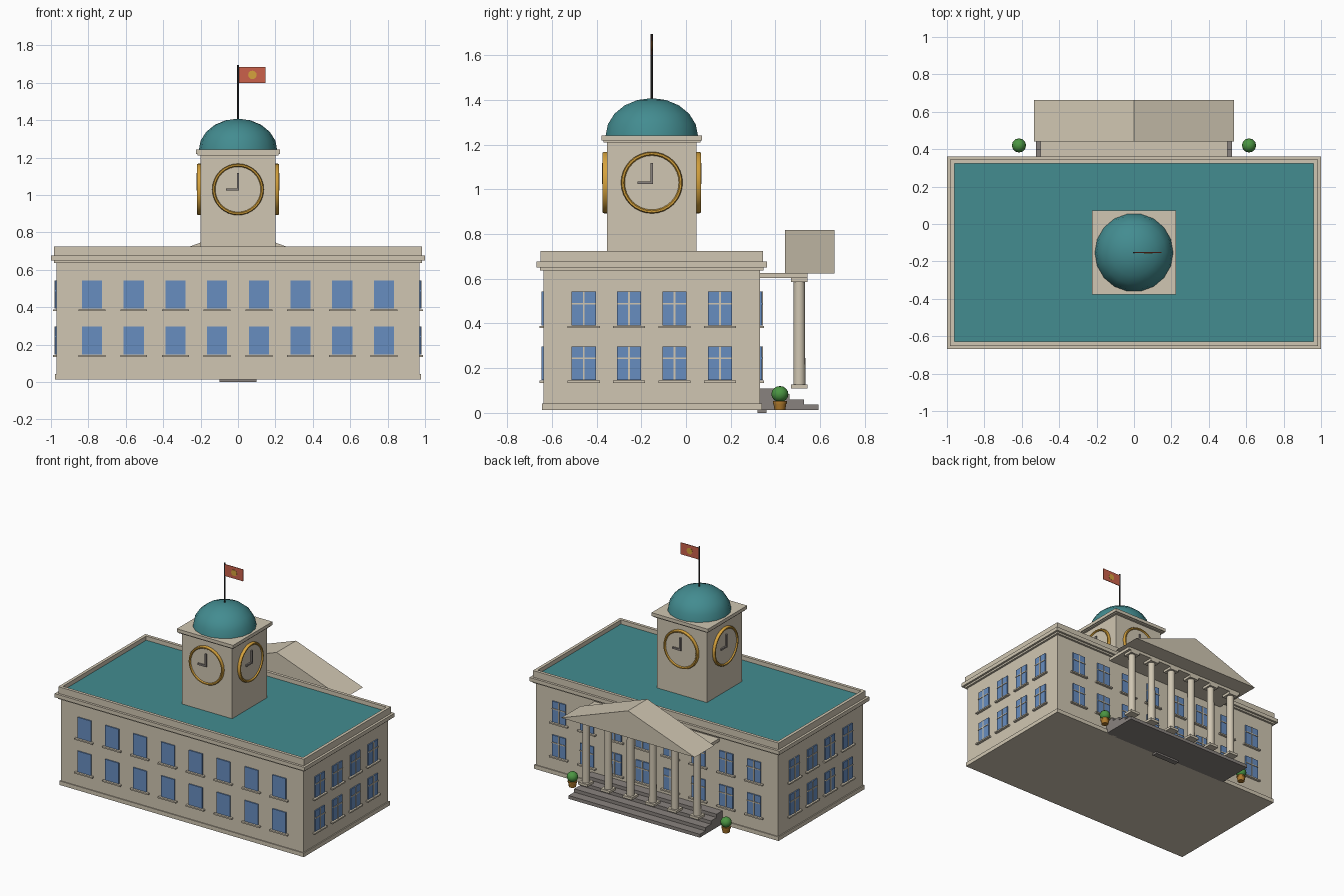
import bpy, bmesh, math
from mathutils import Matrix, Vector

if "Cube" in bpy.data.objects:
    bpy.data.objects.remove(bpy.data.objects["Cube"])


def mat(name, r, g, b):
    m = bpy.data.materials.new(name)
    m.diffuse_color = (r, g, b, 1)
    m.use_nodes = True
    m.node_tree.nodes["Principled BSDF"].inputs["Base Color"].default_value = m.diffuse_color
    return m


STONE = mat("stone", .63, .565, .445)
TEAL = mat("teal_copper", .056, .262, .28)
GLASS = mat("window_blue", .137, .268, .53)
GOLD = mat("gold", .67, .36, .045)
STEP = mat("step_grey", .25, .225, .21)
DARK = mat("dark_metal", .035, .033, .033)
RED = mat("flag_red", .60, .12, .07)
GREEN = mat("leaf_green", .07, .30, .055)
POT = mat("clay_pot", .42, .19, .025)
CY = -.153  # centre of the main block and tower in y


def finish(bm, name, material, smooth=False):
    bmesh.ops.recalc_face_normals(bm, faces=bm.faces)
    me = bpy.data.meshes.new(name)
    bm.to_mesh(me)
    bm.free()
    me.materials.append(material)
    ob = bpy.data.objects.new(name, me)
    bpy.context.collection.objects.link(ob)
    if smooth:
        bpy.ops.object.select_all(action='DESELECT')
        ob.select_set(True)
        bpy.context.view_layer.objects.active = ob
        bpy.ops.object.shade_smooth_by_angle(angle=math.radians(40))
    return ob


def boxes(name, material, items):
    """items: (x0, x1, y0, y1, z0, z1) or with a placing matrix appended"""
    bm = bmesh.new()
    for it in items:
        x0, x1, y0, y1, z0, z1 = it[:6]
        m = it[6] if len(it) > 6 else Matrix()
        m = m @ Matrix.Translation(((x0 + x1) / 2, (y0 + y1) / 2, (z0 + z1) / 2))
        m = m @ Matrix.Diagonal((x1 - x0, y1 - y0, z1 - z0, 1))
        bmesh.ops.create_cube(bm, size=1, matrix=m)
    return finish(bm, name, material)


def lathe(name, material, profile, n, places, closed=False):
    """Spin an (r, z) profile about local z, once for each placing matrix"""
    bm = bmesh.new()
    for m in places:
        vs = [bm.verts.new((r, 0, z)) for r, z in profile]
        pairs = list(zip(vs, vs[1:]))
        if closed:
            pairs.append((vs[-1], vs[0]))
        es = [bm.edges.new(p) for p in pairs]
        before = set(bm.verts) - set(vs)
        bmesh.ops.spin(bm, geom=vs + es, cent=(0, 0, 0), axis=(0, 0, 1),
                       angle=math.tau, steps=n, use_duplicate=False)
        for v in bm.verts:
            if v not in before:
                v.co = m @ v.co
    bmesh.ops.remove_doubles(bm, verts=bm.verts, dist=1e-5)
    return finish(bm, name, material, True)


def centred(hx, hy, z0, z1):
    return (-hx, hx, CY - hy, CY + hy, z0, z1)


def ring(hx, hy, t, z0, z1):
    return [(-hx, hx, CY - hy, CY - hy + t, z0, z1), (-hx, hx, CY + hy - t, CY + hy, z0, z1),
            (-hx, -hx + t, CY - hy + t, CY + hy - t, z0, z1),
            (hx - t, hx, CY - hy + t, CY + hy - t, z0, z1)]


def side(k, dist):
    """Local frame on wall k (0 front, 1 right, 2 back, 3 left), outward is -y"""
    return (Matrix.Translation((0, CY, 0)) @ Matrix.Rotation(k * math.pi / 2, 4, 'Z')
            @ Matrix.Translation((0, -dist, 0)))


# Main block
boxes("main_walls", STONE, [centred(.97, .485, .03, .68)])
boxes("plinth", STONE, [centred(.978, .492, .013, .042)])
boxes("cornice", STONE, [centred(.985, .5, .637, .655), centred(1.0, .515, .65, .677)])
boxes("parapet", STONE, ring(.983, .498, .022, .677, .725))
boxes("roof", TEAL, [centred(.963, .478, .67, .695)])

# Windows on the four walls
glass, bars, sills = [], [], []
for k in range(4):
    long_wall = k % 2 == 0
    n, gap = (8, .223) if long_wall else (4, .203)
    m = side(k, .485 if long_wall else .97)
    for i in range(n):
        u = (i - (n - 1) / 2) * gap
        for z in (.147, .392):
            glass.append((u - .054, u + .054, -.008, .004, z, z + .15, m))
            sills.append((u - .072, u + .072, -.018, .004, z - .013, z - .003, m))
            if k:
                bars.append((u - .004, u + .004, -.012, .004, z, z + .15, m))
                bars.append((u - .054, u + .054, -.012, .004, z + .093, z + .1, m))
boxes("window_glass", GLASS, glass)
boxes("window_bars", STONE, bars)
boxes("window_sills", STONE, sills)

# Clock tower with dome
boxes("tower", STONE, [centred(.2, .2, .68, 1.22)])
boxes("tower_cornice", STONE, [centred(.217, .217, 1.21, 1.222), centred(.225, .225, 1.218, 1.242)])
dome = [(.21 * math.cos(a), 1.238 + .17 * math.sin(a))
        for a in [math.pi / 2 * i / 5 for i in range(5)]] + [(0, 1.408)]
lathe("dome", TEAL, dome, 18, [Matrix.Translation((0, CY, 0))])

# Clocks on the four tower sides
clock = [side(k, .2) @ Matrix.Translation((0, 0, 1.03)) @ Matrix.Rotation(math.pi / 2, 4, 'X')
         for k in range(4)]
lathe("clock_rims", GOLD, [(.121, -.005), (.138, -.005), (.138, .012), (.134, .02), (.126, .02), (.121, .014)],
      32, clock, True)
lathe("clock_faces", STONE, [(.123, -.005), (.123, .012), (0, .012)], 32, clock)
hands = []
for k in range(4):
    m = side(k, .212)
    hands += [(-.006, .006, -.01, .002, 1.03, 1.117, m), (-.063, .006, -.01, .002, 1.024, 1.036, m)]
boxes("clock_hands", STEP, hands)

# Flag and pole
lathe("flag_pole", DARK, [(0, 1.39), (.005, 1.39), (.005, 1.695), (0, 1.695)], 8,
      [Matrix.Translation((0, CY, 0))])
boxes("flag", RED, [(.003, .148, CY - .002, CY + .002, 1.6, 1.685)])
lathe("flag_disc", GOLD, [(0, -.0035), (.023, -.0035), (.023, .0035), (0, .0035)], 12,
      [Matrix.Translation((.077, CY, 1.642)) @ Matrix.Rotation(math.pi / 2, 4, 'X')])

# Portico: steps, columns, slab and pediment at the back
boxes("steps", STEP, [(-.525, .525, .33, .592 - .064 * i, .013 + .024 * i, .037 + .024 * i)
                      for i in range(4)])
boxes("threshold", STEP, [(-.1, .1, .32, .36, 0, .02)])
xs = [-.445 + .178 * i for i in range(6)]
lathe("columns", STONE, [(.027, .12), (.025, .59)], 16, [Matrix.Translation((x, .507, 0)) for x in xs])
boxes("column_blocks", STONE, [(x - .037, x + .037, .47, .544, z, z + .018)
                               for x in xs for z in (.11, .585)])
boxes("portico_slab", STONE, [(-.5, .5, .33, .543, .603, .625)])
bm = bmesh.new()
tri = bm.faces.new([bm.verts.new((x, .442, z)) for x, z in ((-.535, .624), (.535, .624), (0, .818))])
ext = bmesh.ops.extrude_face_region(bm, geom=[tri], use_keep_orig=True)
for g in ext['geom']:
    if isinstance(g, bmesh.types.BMVert):
        g.co += Vector((0, .222, 0))
finish(bm, "pediment", STONE)

# Potted bushes
spots = [Matrix.Translation((s * .615, .42, 0)) for s in (-1, 1)]
lathe("pots", POT, [(0, .013), (.024, .013), (.029, .043), (.031, .043), (.031, .053), (0, .053)], 12, spots)
lathe("bushes", GREEN, [(0, .047)] + [(.038 * math.sin(a), .084 - .036 * math.cos(a))
      for a in [math.pi * i / 8 for i in range(1, 8)]] + [(0, .12)], 12, spots)
